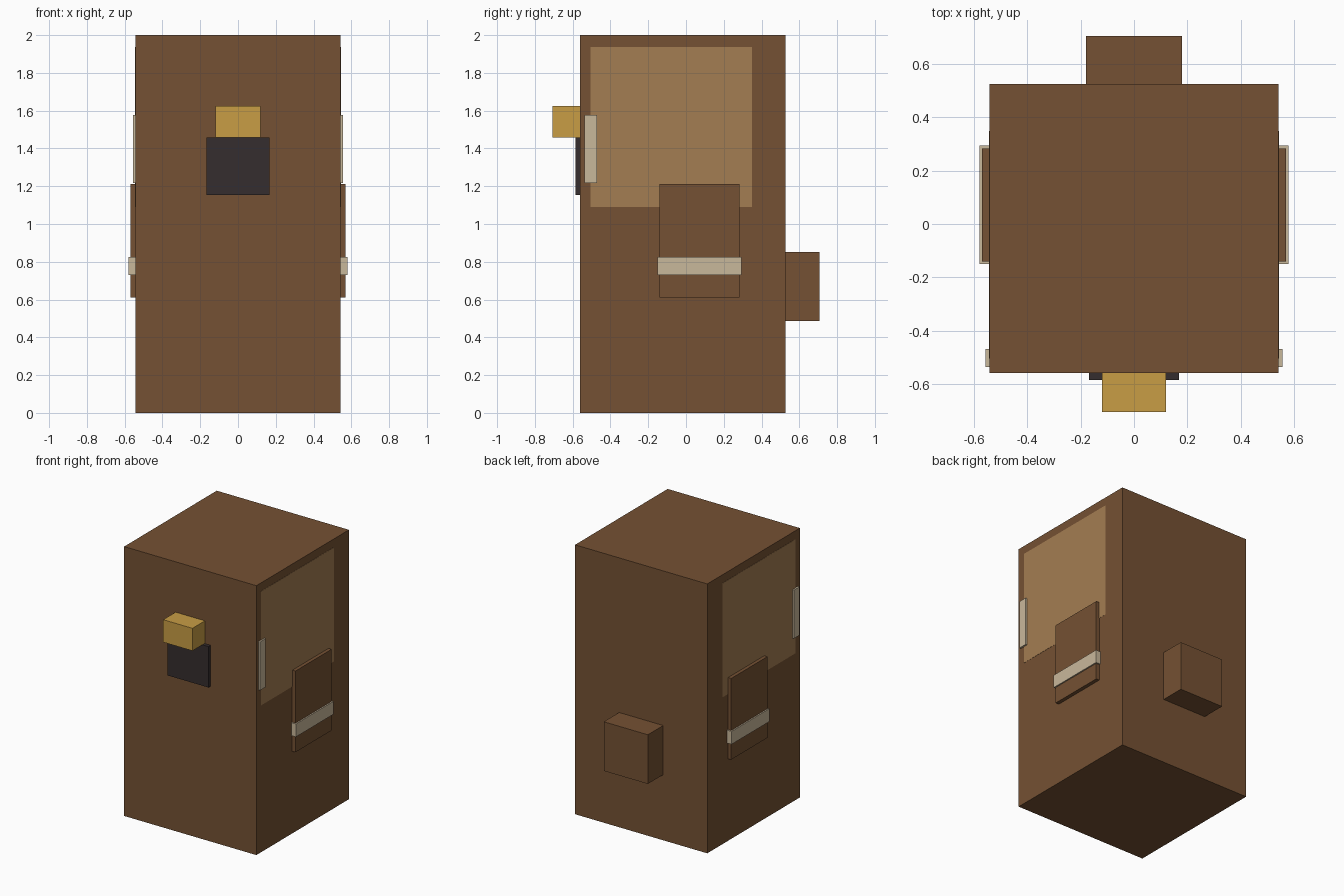
import bpy

cube = bpy.data.objects.get("Cube")
if cube:
    bpy.data.objects.remove(cube, do_unlink=True)


def to_linear(c):
    c /= 255
    return c / 12.92 if c <= 0.04045 else ((c + 0.055) / 1.055) ** 2.4


def material(name, *rgb):
    colour = [to_linear(c) for c in rgb] + [1.0]
    mat = bpy.data.materials.new(name)
    mat.use_nodes = True
    mat.diffuse_color = colour
    for node in mat.node_tree.nodes:
        if node.type == "BSDF_PRINCIPLED":
            node.inputs["Base Color"].default_value = colour
    return mat


brown = material("brown", 117, 81, 51)
tan = material("tan", 164, 125, 82)
gold = material("gold", 200, 157, 69)
dark = material("charcoal", 53, 45, 46)
beige = material("beige", 201, 184, 155)


def box(name, x, y, z, mat):
    """Box spanning the (low, high) ranges on each axis."""
    spans = (x, y, z)
    bpy.ops.mesh.primitive_cube_add(size=1)
    obj = bpy.context.object
    obj.name = name
    for v in obj.data.vertices:
        v.co = [(a + b) / 2 + c * (b - a) for (a, b), c in zip(spans, v.co)]
    obj.data.materials.append(mat)
    return obj


W = 0.543               # half width of the body
FRONT, BACK = -0.56, 0.526
SINK = 0.01             # how far attached parts reach into the body

# Body
box("body", (-W, W), (FRONT, BACK), (0, 2), brown)

# Face and back
box("nose", (-0.12, 0.12), (-0.706, FRONT + SINK), (1.459, 1.626), gold)
box("mouth", (-0.168, 0.168), (-0.585, FRONT + SINK), (1.153, 1.457), dark)
box("tail", (-0.181, 0.181), (BACK - SINK, 0.706), (0.487, 0.852), brown)

# Paired side parts: name, outer x, y range, z range, material
side_parts = [
    ("side_patch", W + 0.0015, (-0.505, 0.35), (1.091, 1.938), tan),
    ("cheek_plate", 0.557, (-0.537, -0.47), (1.217, 1.577), beige),
    ("arm", 0.57, (-0.14, 0.284), (0.61, 1.213), brown),
    ("arm_band", 0.58, (-0.15, 0.294), (0.73, 0.826), beige),
]
for name, outer, y, z, mat in side_parts:
    inner = W - (0.005 if name == "side_patch" else SINK)
    box("left_" + name, (inner, outer), y, z, mat)
    box("right_" + name, (-outer, -inner), y, z, mat)
